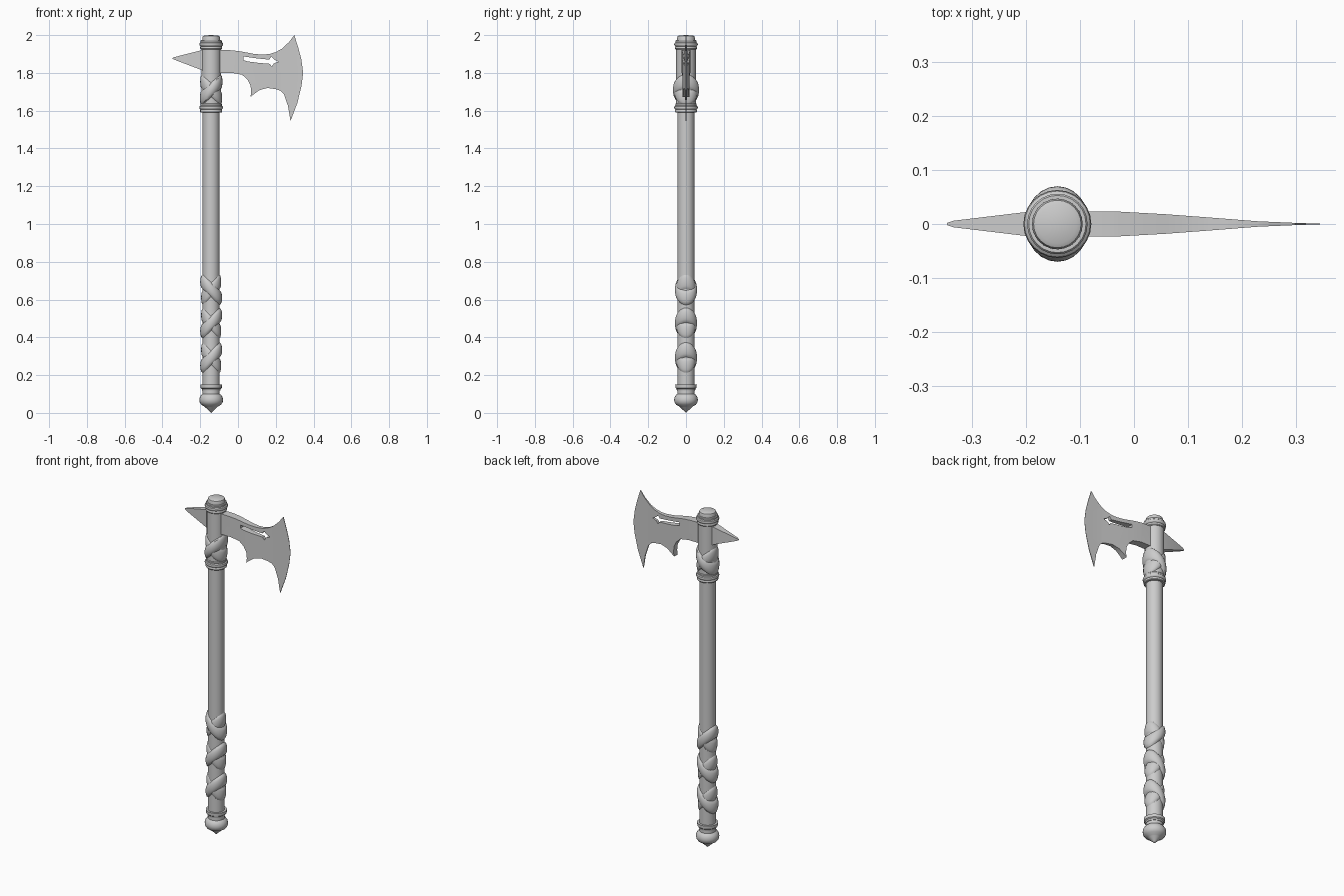
import bpy, bmesh, math

if "Cube" in bpy.data.objects:
    bpy.data.objects.remove(bpy.data.objects["Cube"])

CX = -0.142  # shaft axis
SEG = 24


def finish(name, bm, angle=35):
    bmesh.ops.remove_doubles(bm, verts=bm.verts, dist=1e-5)
    bmesh.ops.recalc_face_normals(bm, faces=bm.faces)
    me = bpy.data.meshes.new(name)
    bm.to_mesh(me)
    bm.free()
    ob = bpy.data.objects.new(name, me)
    bpy.context.collection.objects.link(ob)
    bpy.ops.object.select_all(action='DESELECT')
    ob.select_set(True)
    bpy.context.view_layer.objects.active = ob
    bpy.ops.object.shade_smooth_by_angle(angle=math.radians(angle))
    return ob


def sweep(name, count, point, closed=False, seg=SEG):
    """Revolve `count` rows around the shaft; point(row, angle) -> xyz."""
    bm = bmesh.new()
    rows = [[bm.verts.new(point(i, 2 * math.pi * j / seg)) for j in range(seg)]
            for i in range(count)]
    pairs = list(zip(rows, rows[1:]))
    if closed:
        pairs.append((rows[-1], rows[0]))
    for a, b in pairs:
        for j in range(seg):
            k = (j + 1) % seg
            bm.faces.new((a[j], a[k], b[k], b[j]))
    return finish(name, bm)


def lathe(name, profile):
    def point(i, t):
        r, z = profile[i]
        return (CX + r * math.cos(t), r * math.sin(t), z)
    return sweep(name, len(profile), point)


def strap(name, z, tilt, rx, ry, inner, half=0.043):
    """Tilted leather loop with a rounded outer face."""
    n = 9

    def point(i, t):
        h = -1 + 2 * i / (n - 1)
        f = (max(0, 1 - h * h)) ** 0.5
        x = inner + (rx - inner) * f
        y = inner + (ry - inner) * f
        return (CX + x * math.cos(t), y * math.sin(t),
                z + tilt * math.cos(t) + half * h)
    return sweep(name, n, point, closed=True)


# Shaft and head sleeve
lathe("shaft", [(0, 0.10), (0.045, 0.10), (0.045, 1.62), (0, 1.62)])
lathe("head_sleeve", [(0, 1.60), (0.052, 1.60), (0.052, 1.95), (0, 1.95)])

# Top cap and collars
lathe("top_cap", [(0, 1.94), (0.047, 1.94), (0.047, 1.985), (0.044, 1.994),
                  (0.036, 1.998), (0, 2.0)])


def collar(name, z):
    lathe(name, [(0.045, z), (0.055, z), (0.058, z + 0.004), (0.058, z + 0.013),
                 (0.056, z + 0.016), (0.061, z + 0.020), (0.063, z + 0.026),
                 (0.061, z + 0.033), (0.056, z + 0.037), (0.056, z + 0.045),
                 (0.053, z + 0.049), (0.045, z + 0.049)])


collar("upper_collar", 1.925)
collar("lower_collar", 1.59)

# Pommel with pointed end, and the ring above it
lathe("pommel", [(0, 0), (0.010, 0.010), (0.032, 0.030), (0.036, 0.034),
                 (0.052, 0.043), (0.061, 0.056), (0.063, 0.070), (0.060, 0.084),
                 (0.052, 0.096), (0.040, 0.104), (0.037, 0.110), (0.037, 0.122),
                 (0, 0.122)])
lathe("pommel_ring", [(0.036, 0.118), (0.048, 0.118), (0.050, 0.127),
                      (0.056, 0.132), (0.057, 0.150), (0.044, 0.150)])

# Crossed grip straps: one loop over the other at each height
for i, (z, over) in enumerate([(0.652, -1), (0.475, 1), (0.292, 1)]):
    strap(f"grip_strap_over_{i}", z, 0.042 * over, 0.058, 0.059, 0.040)
    strap(f"grip_strap_under_{i}", z, -0.042 * over, 0.053, 0.053, 0.040)
strap("head_strap_over", 1.71, 0.043, 0.060, 0.070, 0.046)
strap("head_strap_under", 1.71, -0.043, 0.058, 0.063, 0.046)

# Axe blade: outline with arrow-shaped cut-out, thinning to the edge
outline = [(-0.142, 1.92), (-0.087, 1.921), (-0.04, 1.92), (0, 1.916),
           (0.045, 1.908), (0.087, 1.90), (0.13, 1.897), (0.167, 1.90),
           (0.20, 1.91), (0.232, 1.928), (0.270, 1.963), (0.298, 2.0),
           (0.318, 1.937), (0.335, 1.873), (0.345, 1.80), (0.336, 1.73),
           (0.314, 1.64), (0.278, 1.545), (0.265, 1.624), (0.243, 1.688),
           (0.226, 1.705), (0.20, 1.714), (0.156, 1.720), (0.114, 1.709),
           (0.090, 1.692), (0.066, 1.673), (0.070, 1.70), (0.066, 1.735),
           (0.050, 1.765), (0.022, 1.79), (-0.03, 1.80), (-0.142, 1.80)]
hole = [(0.029, 1.887), (0.10, 1.877), (0.165, 1.870), (0.177, 1.887),
        (0.190, 1.872), (0.214, 1.859), (0.190, 1.850), (0.178, 1.834),
        (0.168, 1.848), (0.10, 1.854), (0.050, 1.861), (0.029, 1.867)]
half_thick = [(-0.2, 0.0235), (-0.03, 0.0230), (0.06, 0.018), (0.14, 0.012),
              (0.23, 0.005), (0.30, 0.002), (0.35, 0.0004)]


def thickness(x):
    for (x0, t0), (x1, t1) in zip(half_thick, half_thick[1:]):
        if x <= x1:
            return t0 + (t1 - t0) * (x - x0) / (x1 - x0)
    return half_thick[-1][1]


bm = bmesh.new()
for loop in (outline, hole):
    vs = [bm.verts.new((x, 0, z)) for x, z in loop]
    for a, b in zip(vs, vs[1:] + vs[:1]):
        bm.edges.new((a, b))
bmesh.ops.triangle_fill(bm, edges=bm.edges[:], use_beauty=True)
for x, _ in half_thick[1:-1]:
    bmesh.ops.bisect_plane(bm, geom=bm.verts[:] + bm.edges[:] + bm.faces[:],
                           plane_co=(x, 0, 0), plane_no=(1, 0, 0))
front = bm.verts[:]
res = bmesh.ops.extrude_face_region(bm, geom=bm.faces[:], use_keep_orig=True)
back = [g for g in res["geom"] if isinstance(g, bmesh.types.BMVert)]
for vs, side in ((front, -1), (back, 1)):
    for v in vs:
        v.co.y = side * thickness(v.co.x)
finish("axe_blade", bm, 25)

# Rear spike: tapered bar with a small blunt tip
bm = bmesh.new()
sections = [(-0.142, 0.027, 1.795, 1.934), (-0.193, 0.023, 1.815, 1.920),
            (-0.335, 0.006, 1.869, 1.884), (-0.346, 0.002, 1.874, 1.879)]
rings = [[bm.verts.new((x, s * w, z)) for s, z in
          ((-1, lo), (1, lo), (1, hi), (-1, hi))] for x, w, lo, hi in sections]
for a, b in zip(rings, rings[1:]):
    for j in range(4):
        k = (j + 1) % 4
        bm.faces.new((a[j], a[k], b[k], b[j]))
bm.faces.new(rings[0])
bm.faces.new(rings[-1])
finish("rear_spike", bm, 20)
